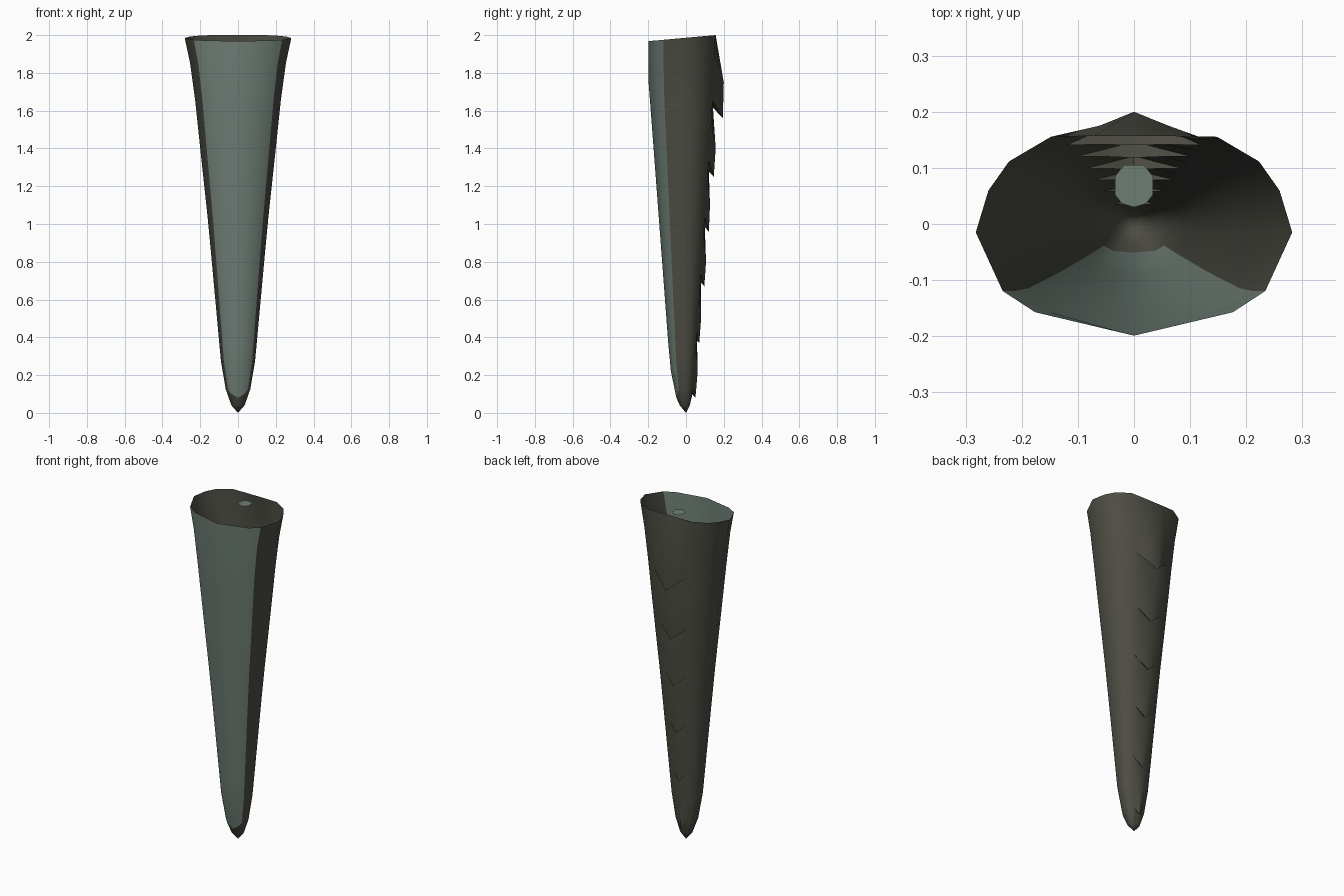
import bpy, bmesh, math

if "Cube" in bpy.data.objects:
    bpy.data.objects.remove(bpy.data.objects["Cube"])


def material(name, rgb):
    m = bpy.data.materials.new(name)
    m.diffuse_color = (*rgb, 1)
    m.use_nodes = True
    m.node_tree.nodes["Principled BSDF"].inputs["Base Color"].default_value = m.diffuse_color
    return m


hide = material("dark olive hide", (0.073, 0.073, 0.057))
belly = material("grey green belly", (0.155, 0.205, 0.175))


def interp(table, z):
    for (z0, v0), (z1, v1) in zip(table, table[1:]):
        if z <= z1:
            return v0 + (v1 - v0) * max(0, (z - z0) / (z1 - z0))
    return table[-1][1]


# Half width, front depth and back depth along the height
WIDTH = [(0, 0), (0.04, 0.035), (0.1, 0.06), (0.2, 0.08), (0.27, 0.09),
         (1, 0.157), (1.4, 0.2), (1.78, 0.24), (2, 0.282)]
FRONT = [(0, 0), (0.04, 0.033), (0.1, 0.06), (0.25, 0.085), (1.75, 0.198), (2, 0.199)]
BACK = [(0, 0), (0.04, 0.02), (0.08, 0.032), (0.37, 0.055), (0.67, 0.075),
        (0.96, 0.095), (1.25, 0.116), (1.6, 0.14), (2, 0.157)]

# Half cross-section: x, y, ridge weight, upward sweep of the row
HALF = [(0, -1, 0, 0), (0.625, -0.79, 0, 0.5), (0.83, -0.6, 0, 1),
        (1, -0.075, 0, 1), (0.92, 0.38, 0, 1), (0.79, 0.71, 0, 1),
        (0.525, 0.99, 0, 1), (0.25, 1, 0.5, 0.5), (0, 1, 1, 0)]
SECTION = HALF + [(-x, y, t, s) for x, y, t, s in HALF[-2:0:-1]]

# Overlapping back scales: lip height, lip depth, crest height, crest depth
SCALES = [(0.08, 0.05, 0.22, 0.062), (0.37, 0.07, 0.5, 0.08),
          (0.67, 0.097, 0.8, 0.106), (0.96, 0.121, 1.1, 0.127),
          (1.25, 0.147, 1.4, 0.157), (1.56, 0.195, 1.75, 0.2)]

bm = bmesh.new()


def ring(z, bulge=0.0, lift=0.0, sweep=True):
    verts = []
    rise = 0.03 + 0.3 * interp(WIDTH, z) if sweep else 0
    for x, y, t, s in SECTION:
        h = z + rise * s + lift * t
        depth = interp(FRONT, h) if y < 0 else interp(BACK, h)
        verts.append(bm.verts.new((x * interp(WIDTH, h), y * depth + bulge * t, h)))
    return verts


rows = [ring(0.04, sweep=False)]
for lip_z, lip_y, crest_z, crest_y in SCALES:
    out = lip_y - interp(BACK, lip_z)
    rows.append(ring(lip_z, lift=out))               # tucked under the lip
    rows.append(ring(lip_z, bulge=out))              # lip
    rows.append(ring(crest_z, bulge=crest_y - interp(BACK, crest_z)))

# Slanted open rim
rim = ring(2.0, sweep=False)
for v in rim:
    v.co.z = 1.986 + 0.09 * v.co.y
rows.append(rim)

# Skin between the rows, belly on the front columns
n = len(SECTION)
for r, (a, b) in enumerate(zip(rows, rows[1:])):
    for i in range(n):
        j = (i + 1) % n
        f = bm.faces.new((a[i], a[j], b[j], b[i]))
        f.material_index = 1 if r >= 1 and i in (0, 1, n - 2, n - 1) else 0

# Closed tip
tip = bm.verts.new((0, 0, 0))
for i in range(n):
    bm.faces.new((tip, rows[0][(i + 1) % n], rows[0][i]))

bmesh.ops.remove_doubles(bm, verts=bm.verts, dist=0.0005)
for e in bm.edges:
    if len({f.material_index for f in e.link_faces}) > 1:
        e.smooth = False


def make_object(name, bm, mats):
    me = bpy.data.meshes.new(name)
    bm.to_mesh(me)
    bm.free()
    for m in mats:
        me.materials.append(m)
    ob = bpy.data.objects.new(name, me)
    bpy.context.collection.objects.link(ob)
    return ob


tail = make_object("tail", bm, [hide, belly])
bpy.ops.object.select_all(action='DESELECT')
tail.select_set(True)
bpy.context.view_layer.objects.active = tail
bpy.ops.object.shade_smooth_by_angle(angle=math.radians(50), keep_sharp_edges=True)

# Small flat disc in the opening
bm = bmesh.new()
outline = [(0, 0.03), (0.021, 0.036), (0.034, 0.052), (0.034, 0.085), (0.018, 0.105)]
outline += [(-x, y) for x, y in outline[:0:-1]]
bm.faces.new([bm.verts.new((x, y, 1.985)) for x, y in outline])
make_object("inner_disc", bm, [belly])
